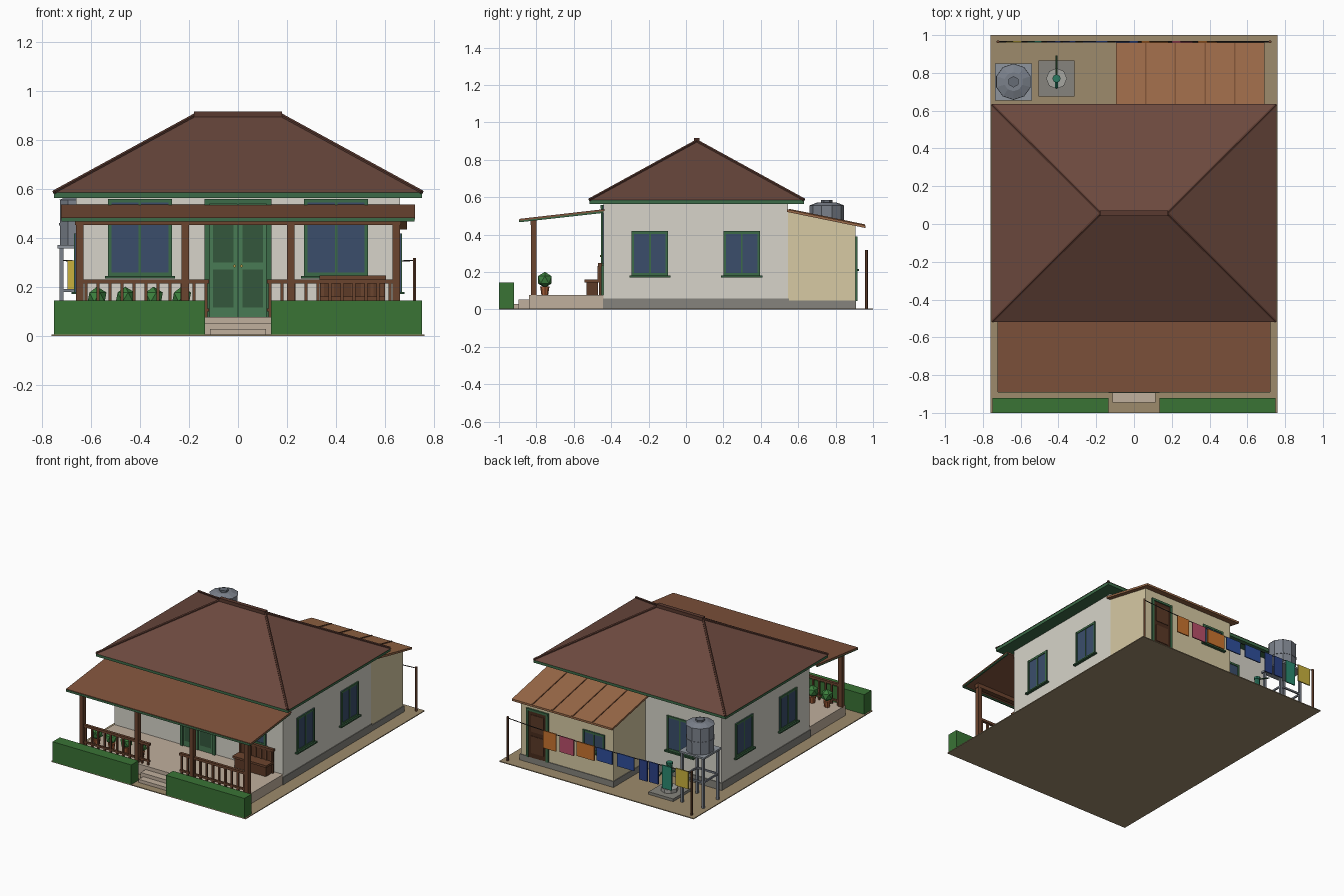
import bpy, bmesh, math
from mathutils import Vector

if "Cube" in bpy.data.objects:
    bpy.data.objects.remove(bpy.data.objects["Cube"])

MATS = {}
def mat(h):
    if h not in MATS:
        m = bpy.data.materials.new("colour_" + h)
        m.diffuse_color = [(int(h[i:i+2], 16) / 255) ** 2.2 for i in (0, 2, 4)] + [1]
        m.use_nodes = True
        m.node_tree.nodes["Principled BSDF"].inputs["Base Color"].default_value = m.diffuse_color
        MATS[h] = m
    return MATS[h]

GREEN, DKGREEN, WOOD, DKWOOD = "3f6b4a", "355a3e", "6b4632", "4a2f22"
ROOF, TILE, RUST, WALL, CREAM = "6b4a40", "80553f", "9a6a4a", "d6d3c8", "d6c8a2"
STONE, FLOOR, GLASS, STEEL = "85837c", "bfae9c", "3d4f6b", "7a808a"

def finish(name, bm, colour):
    bmesh.ops.recalc_face_normals(bm, faces=bm.faces)
    me = bpy.data.meshes.new(name)
    bm.to_mesh(me)
    bm.free()
    ob = bpy.data.objects.new(name, me)
    me.materials.append(mat(colour))
    bpy.context.collection.objects.link(ob)
    return ob

def box(name, x0, x1, y0, y1, z0, z1, colour):
    bm = bmesh.new()
    bmesh.ops.create_cube(bm, size=1)
    for v in bm.verts:
        v.co = ((x0 + x1) / 2 + v.co.x * (x1 - x0), (y0 + y1) / 2 + v.co.y * (y1 - y0),
                (z0 + z1) / 2 + v.co.z * (z1 - z0))
    return finish(name, bm, colour)

def prism(name, yz, x0, x1, colour):
    """Side profile in y,z extruded along x."""
    bm = bmesh.new()
    f = bm.faces.new([bm.verts.new((x0, y, z)) for y, z in yz])
    r = bmesh.ops.extrude_face_region(bm, geom=[f])
    for v in r["geom"]:
        if isinstance(v, bmesh.types.BMVert):
            v.co.x = x1
    return finish(name, bm, colour)

def rod(name, a, b, r, colour, sides=6, r2=None):
    a, b = Vector(a), Vector(b)
    bm = bmesh.new()
    bmesh.ops.create_cone(bm, cap_ends=True, segments=sides, radius1=r,
                          radius2=r if r2 is None else r2, depth=(b - a).length)
    q = (b - a).to_track_quat('Z', 'Y')
    for v in bm.verts:
        v.co = q @ v.co + (a + b) / 2
    return finish(name, bm, colour)

def plate(name, side, wall, u0, u1, z0, z1, d0, d1, colour):
    """Box on a wall: side is front, back, left or right; d is depth outwards."""
    s = -1 if side in ("front", "left") else 1
    lo, hi = sorted((wall + s * d0, wall + s * d1))
    if side in ("front", "back"):
        return box(name, u0, u1, lo, hi, z0, z1, colour)
    return box(name, lo, hi, u0, u1, z0, z1, colour)

def window(name, side, wall, u0, u1, z0, z1, t=0.014):
    c = (u0 + u1) / 2
    plate(name + "_glass", side, wall, u0, u1, z0, z1, -0.01, 0.004, GLASS)
    for i, (a, b, p, q) in enumerate([(u0, u0 + t, z0, z1), (u1 - t, u1, z0, z1),
                                      (u0, u1, z1 - t, z1), (u0, u1, z0, z0 + t),
                                      (c - 0.005, c + 0.005, z0, z1)]):
        plate(f"{name}_frame_{i}", side, wall, a, b, p, q, -0.005, 0.01 - i * 0.0006, GREEN)
    plate(name + "_sill", side, wall, u0 - 0.012, u1 + 0.012, z0 - 0.01, z0, 0, 0.02, DKGREEN)

# Ground, main house and rear wing
box("yard", -0.76, 0.76, -1, 1, 0, 0.006, "9c8a6c")
box("house_plinth", -0.665, 0.665, -0.445, 0.55, 0.004, 0.058, STONE)
box("house_walls", -0.66, 0.66, -0.44, 0.545, 0.05, 0.57, WALL)
box("wing_plinth", -0.07, 0.664, 0.54, 0.91, 0.004, 0.048, STONE)
prism("wing_walls", [(0.54, 0.04), (0.905, 0.04), (0.905, 0.45), (0.54, 0.525)], -0.065, 0.659, CREAM)

# Hipped roof with fascia, ridge and hip caps
box("eave_fascia", -0.75, 0.75, -0.515, 0.63, 0.563, 0.584, GREEN)
bm = bmesh.new()
b = [bm.verts.new((x, y, 0.584)) for x, y in [(-0.755, -0.52), (0.755, -0.52), (0.755, 0.635), (-0.755, 0.635)]]
c = [bm.verts.new((x, 0.0575, 0.9)) for x in (-0.175, 0.175)]
for f in [(b[0], b[1], c[1], c[0]), (b[1], b[2], c[1]), (b[2], b[3], c[0], c[1]), (b[3], b[0], c[0]), b[::-1]]:
    bm.faces.new(f)
finish("main_roof", bm, ROOF)
box("ridge_cap", -0.18, 0.18, 0.043, 0.072, 0.885, 0.915, "5a3c33")
for sx in (-1, 1):
    for y in (-0.515, 0.63):
        rod("hip_cap", (sx * 0.75, y, 0.586), (sx * 0.175, 0.0575, 0.9), 0.009, "5a3c33", 6)

# Wing roof with seams
def slope(y, dz=0):
    return 0.535 - (y - 0.54) * 0.205 + dz
prism("wing_roof", [(0.54, slope(0.54)), (0.96, slope(0.96)), (0.96, slope(0.96, -0.014)),
                    (0.54, slope(0.54, -0.014))], -0.095, 0.69, RUST)
for i in range(1, 5):
    x = -0.095 + i * 0.157
    prism("wing_roof_seam", [(0.55, slope(0.55, 0.005)), (0.958, slope(0.958, 0.005)),
                             (0.958, slope(0.958, -0.003)), (0.55, slope(0.55, -0.003))], x - 0.004, x + 0.004, "7d5238")

# Porch floor, steps and roof
box("porch_floor", -0.66, 0.66, -0.84, -0.44, 0.004, 0.077, FLOOR)
box("upper_step", -0.135, 0.135, -0.895, -0.835, 0.004, 0.052, FLOOR)
box("lower_step", -0.115, 0.115, -0.945, -0.89, 0.004, 0.028, FLOOR)
prism("porch_roof", [(-0.89, 0.484), (-0.436, 0.536), (-0.436, 0.526), (-0.89, 0.474)], -0.722, 0.722, TILE)
for x in (-0.72, 0.71):
    prism("porch_side_fascia", [(-0.888, 0.476), (-0.44, 0.528), (-0.44, 0.516), (-0.888, 0.466)], x, x + 0.01, GREEN)
box("porch_front_fascia", -0.72, 0.72, -0.892, -0.882, 0.466, 0.48, GREEN)
box("porch_beam", -0.665, 0.665, -0.832, -0.798, 0.452, 0.48, WOOD)

# Porch posts and railings, both halves
for s in (-1, 1):
    for x in (0.645, 0.215):
        box("porch_post", s * x - 0.015, s * x + 0.015, -0.83, -0.8, 0.07, 0.456, WOOD)
    lo, hi = sorted((s * 0.118, s * 0.645))
    box("top_rail", lo, hi, -0.825, -0.805, 0.214, 0.231, WOOD)
    box("bottom_rail", lo, hi, -0.822, -0.808, 0.1, 0.112, WOOD)
    for i in range(11):
        x = s * (0.13 + i * 0.049)
        box("baluster", x - 0.006, x + 0.006, -0.821, -0.809, 0.075, 0.218, WOOD)
    # Front hedge and front window
    lo, hi = sorted((s * 0.135, s * 0.75))
    box("hedge", lo, hi, -1, -0.92, 0.004, 0.145, "3c7338")
    window("front_window", "front", -0.44, s * 0.4 - 0.13, s * 0.4 + 0.13, 0.245, 0.558)

# Front double door
box("front_door", -0.125, 0.125, -0.447, -0.43, 0.077, 0.55, "4a7a55")
for x in (-0.137, 0.115):
    box("door_jamb", x, x + 0.022, -0.455, -0.435, 0.077, 0.553, GREEN)
box("door_head", -0.137, 0.137, -0.456, -0.435, 0.54, 0.558, GREEN)
box("door_meeting_stile", -0.004, 0.004, -0.452, -0.44, 0.077, 0.54, DKGREEN)
for s in (-1, 1):
    for z0, z1 in ((0.115, 0.27), (0.3, 0.46)):
        box("door_panel", s * 0.06 - 0.042, s * 0.06 + 0.042, -0.45, -0.44, z0, z1, "37583f")
    rod("door_knob", (s * 0.014, -0.447, 0.285), (s * 0.014, -0.46, 0.285), 0.006, "b09a50", 8)

# Side and rear windows
for side, wall in (("left", -0.66), ("right", 0.66)):
    for u in (-0.193, 0.298):
        window(side + "_window", side, wall, u - 0.098, u + 0.098, 0.18, 0.418)
window("rear_window", "back", 0.545, -0.44, -0.235, 0.18, 0.425)
window("wing_window", "back", 0.905, 0.0, 0.17, 0.215, 0.355)

# Wing back door
box("back_door", 0.45, 0.6, 0.9, 0.91, 0.046, 0.38, DKWOOD)
for x in (0.44, 0.595):
    box("back_door_jamb", x, x + 0.016, 0.9, 0.916, 0.046, 0.388, GREEN)
box("back_door_head", 0.44, 0.611, 0.9, 0.917, 0.375, 0.39, GREEN)
for z0, z1 in ((0.08, 0.2), (0.23, 0.35)):
    box("back_door_panel", 0.475, 0.575, 0.905, 0.913, z0, z1, "5c3c2b")

# Potted plants on the porch
for i in range(4):
    x = -0.575 + i * 0.115
    rod("plant_pot", (x, -0.755, 0.077), (x, -0.755, 0.122), 0.018, "a8603c", 8, 0.025)
    bm = bmesh.new()
    bmesh.ops.create_icosphere(bm, subdivisions=1, radius=0.043)
    for v in bm.verts:
        v.co += Vector((x, -0.755, 0.158))
    finish("plant_leaves", bm, "3f7f40")

# Porch bench
box("bench_seat", 0.335, 0.6, -0.542, -0.46, 0.145, 0.16, WOOD)
box("bench_front", 0.345, 0.59, -0.532, -0.47, 0.077, 0.147, "5e3d2b")
box("bench_back", 0.335, 0.6, -0.466, -0.452, 0.077, 0.235, "5e3d2b")
box("bench_back_rail", 0.332, 0.603, -0.47, -0.45, 0.23, 0.247, WOOD)
for i in range(7):
    x = 0.345 + i * 0.0405
    box("bench_slat", x - 0.006, x + 0.006, -0.472, -0.46, 0.16, 0.232, WOOD)

# Water tank on its tower
TX, TY = -0.638, 0.753
for sx in (-1, 1):
    for sy in (-1, 1):
        x, y = TX + sx * 0.082, TY + sy * 0.082
        box("tower_leg", x - 0.008, x + 0.008, y - 0.008, y + 0.008, 0.004, 0.36, STEEL)
    box("tower_brace", TX + sx * 0.082 - 0.005, TX + sx * 0.082 + 0.005, TY - 0.082, TY + 0.082, 0.18, 0.192, STEEL)
    box("tower_brace", TX - 0.082, TX + 0.082, TY + sx * 0.082 - 0.005, TY + sx * 0.082 + 0.005, 0.18, 0.192, STEEL)
box("tower_platform", TX - 0.098, TX + 0.098, TY - 0.098, TY + 0.098, 0.357, 0.37, "8d949c")
rod("tank", (TX, TY, 0.37), (TX, TY, 0.555), 0.093, STEEL, 10)
rod("tank_rim", (TX, TY, 0.45), (TX, TY, 0.46), 0.096, STEEL, 10)
rod("tank_top", (TX, TY, 0.555), (TX, TY, 0.572), 0.095, STEEL, 10, 0.05)
rod("tank_lid", (TX, TY, 0.57), (TX, TY, 0.585), 0.03, "666c75", 6)

# Hand pump on a slab
PX, PY = -0.41, 0.77
box("pump_slab", PX - 0.096, PX + 0.096, PY - 0.096, PY + 0.096, 0.004, 0.025, STONE)
rod("pump_base", (PX, PY, 0.025), (PX, PY, 0.05), 0.055, "a5a49f", 8)
rod("pump_body", (PX, PY, 0.05), (PX, PY, 0.21), 0.018, "2f7a62", 8)
rod("pump_cap", (PX, PY, 0.21), (PX, PY, 0.225), 0.022, "2f7a62", 8)
rod("pump_spout", (PX, PY, 0.15), (PX, PY - 0.05, 0.14), 0.008, "2f7a62", 6)
rod("pump_handle", (PX, PY - 0.01, 0.215), (PX, PY + 0.12, 0.17), 0.005, DKGREEN, 6)

# Clothesline with washing
for s in (-1, 1):
    rod("line_post", (s * 0.72, 0.965, 0.004), (s * 0.72, 0.965, 0.317), 0.008, WOOD, 6)
def line_z(x):
    return 0.286 + 0.022 * (x / 0.72) ** 2
for i in range(8):
    a, b = -0.72 + i * 0.18, -0.54 + i * 0.18
    rod("line", (a, 0.965, line_z(a)), (b, 0.965, line_z(b)), 0.003, "33302c", 5)
for x0, x1, h, col in [(0.34, 0.44, 0.12, "c87432"), (0.2, 0.31, 0.11, "b8506a"), (0.04, 0.18, 0.1, "c87432"),
                       (-0.1, 0.02, 0.09, "33509a"), (-0.27, -0.14, 0.09, "33509a"), (-0.375, -0.31, 0.14, "2f4486"),
                       (-0.46, -0.39, 0.14, "2f4486"), (-0.565, -0.49, 0.16, "2f8a70"), (-0.695, -0.595, 0.12, "c8b040")]:
    z = line_z((x0 + x1) / 2)
    box("washing", x0, x1, 0.961, 0.969, z - h, z + 0.003, col)
